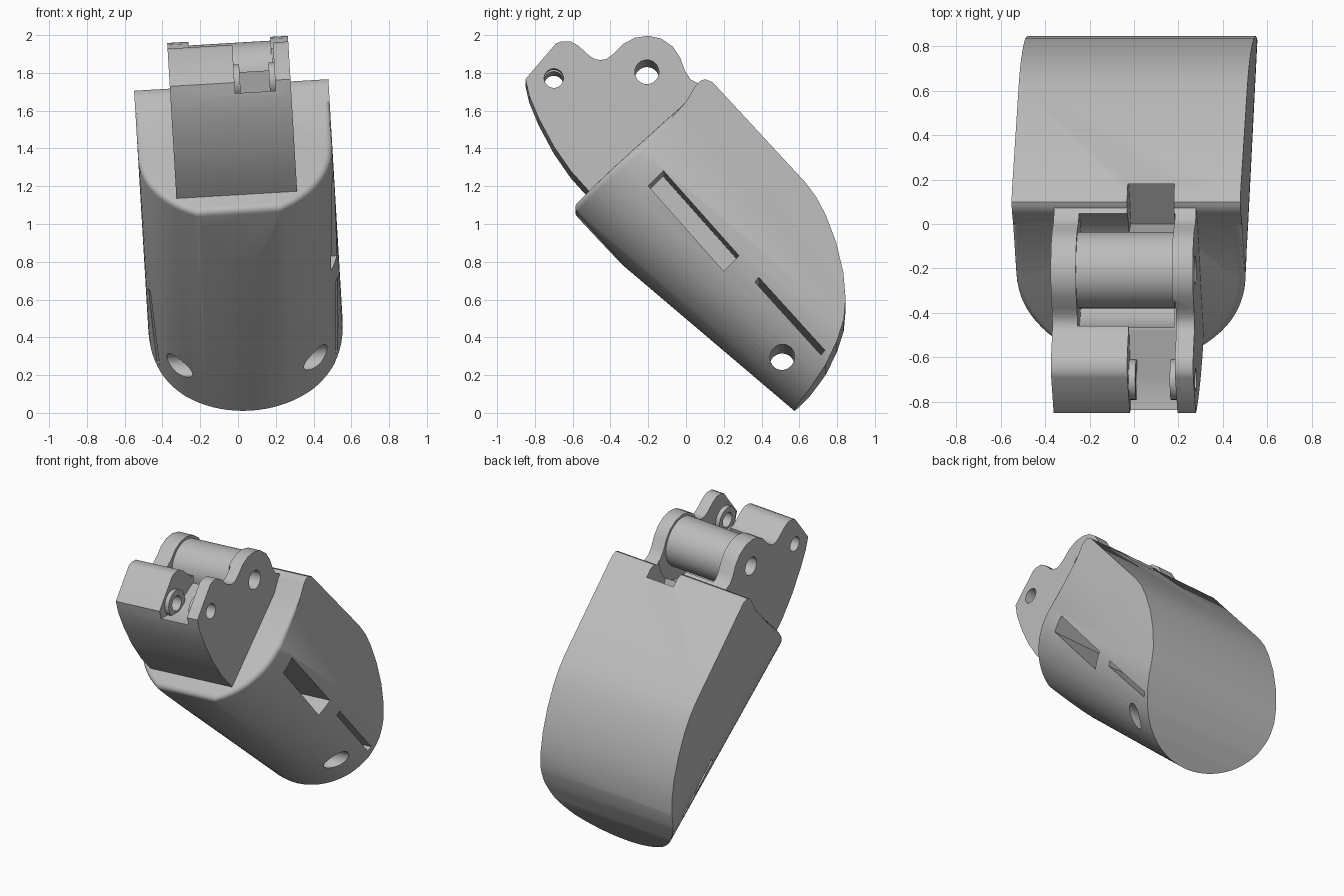
import bpy, bmesh, math
from mathutils import Vector

if "Cube" in bpy.data.objects:
    bpy.data.objects.remove(bpy.data.objects["Cube"], do_unlink=True)

grey = bpy.data.materials.new("light_grey")
grey.use_nodes = True
grey.diffuse_color = (0.5, 0.5, 0.5, 1)
grey.node_tree.nodes["Principled BSDF"].inputs["Base Color"].default_value = (0.5, 0.5, 0.5, 1)

CENTRE = 0.067
HALF = 0.515
TILT = math.radians(-3.4)


def prism(name, ring, step):
    """Close a ring of 3D points into a solid swept along step."""
    bm = bmesh.new()
    face = bm.faces.new([bm.verts.new(p) for p in ring])
    swept = bmesh.ops.extrude_face_region(bm, geom=[face])["geom"]
    bmesh.ops.translate(bm, vec=step, verts=[v for v in swept if isinstance(v, bmesh.types.BMVert)])
    bmesh.ops.recalc_face_normals(bm, faces=bm.faces)
    mesh = bpy.data.meshes.new(name)
    bm.to_mesh(mesh)
    bm.free()
    mesh.materials.append(grey)
    obj = bpy.data.objects.new(name, mesh)
    bpy.context.collection.objects.link(obj)
    return obj


def side_shape(name, profile, x0, x1):
    return prism(name, [(x0, y, z) for y, z in profile], Vector((x1 - x0, 0, 0)))


def cylinder(name, centre, radius, x0, x1, sides=48):
    angles = [math.tau * i / sides for i in range(sides)]
    ring = [(centre[0] + radius * math.cos(a), centre[1] + radius * math.sin(a)) for a in angles]
    return side_shape(name, ring, x0, x1)


def combine(obj, tool, operation="DIFFERENCE", keep=False):
    mod = obj.modifiers.new("combine", "BOOLEAN")
    mod.operation, mod.object, mod.solver = operation, tool, "EXACT"
    bpy.context.view_layer.objects.active = obj
    bpy.ops.object.modifier_apply(modifier=mod.name)
    if not keep:
        bpy.data.objects.remove(tool, do_unlink=True)


# Body: side profile intersected with a round-bottomed sleeve
front_low, front_high = Vector((0, -0.6, 1.075)), Vector((0, 0.0, 1.615))
body = side_shape("body", [
    front_low.yz, (0.0, 0.415), (0.5, -0.06), (0.57, 0.005), (0.66, 0.11), (0.74, 0.225),
    (0.8, 0.35), (0.835, 0.46), (0.845, 0.57), (0.833, 0.71), (0.795, 0.87), (0.74, 1.015),
    (0.69, 1.11), (0.63, 1.19), (0.14, 1.72), (0.1, 1.735), (0.075, 1.725), (0.05, 1.7),
    front_high.yz], -0.8, 0.9)
along, up = Vector((0, 0.762, -0.648)), Vector((0, 0.648, 0.762))
section = [(math.cos(math.pi * i / 40), -math.sin(math.pi * i / 40)) for i in range(41)]
section += [(-1, 4), (1, 4)]
ring = [Vector((CENTRE + HALF * u, 0, 0)) + up * (0.892 + HALF * v) - along * 3 for u, v in section]
combine(body, prism("sleeve", ring, along * 6), "INTERSECT")

# Rounded rim around the sloping front face
bm = bmesh.new()
bm.from_mesh(body.data)
normal = (front_high - front_low).cross(Vector((1, 0, 0))).normalized()
on_front = lambda v: abs((v.co - front_low).dot(normal)) < 0.002
is_kink = lambda e: all((v.co - front_high).yz.length < 0.01 for v in e.verts)
rim = [e for e in bm.edges if all(on_front(v) for v in e.verts) and not is_kink(e)]
bmesh.ops.bevel(bm, geom=rim, offset=0.035, segments=4, profile=0.5, affect="EDGES")
bm.to_mesh(body.data)
bm.free()

# Side slots and cord hole
combine(body, side_shape("deep_slot", [(-0.2, 1.17), (-0.12, 1.25), (0.28, 0.8), (0.2, 0.72)], 0.05, 0.9))
combine(body, side_shape("thin_slot", [(0.365, 0.66), (0.385, 0.685), (0.735, 0.3), (0.715, 0.275)], -0.9, 0.9))
combine(body, cylinder("cord_hole", (0.51, 0.27), 0.065, -0.9, 0.9))

# Hinge bracket with two lugs and a front block
pivot, pin = (-0.207, 1.785), (-0.7, 1.752)
bracket = side_shape("hinge_bracket", [
    (-0.45, 1.08), (-0.52, 1.16), (-0.61, 1.26), (-0.7, 1.39), (-0.78, 1.54), (-0.83, 1.66),
    (-0.85, 1.747), (-0.69, 1.935), (-0.66, 1.947), (-0.61, 1.947), (-0.57, 1.925),
    (-0.51, 1.87), (-0.48, 1.853), (-0.45, 1.848), (-0.42, 1.855), (-0.38, 1.885), (-0.33, 1.935),
    (-0.27, 1.967), (-0.2, 1.977), (-0.13, 1.962), (-0.07, 1.92), (-0.03, 1.86),
    (-0.005, 1.79), (0.025, 1.745), (0.075, 1.72), (0.1, 1.6)], -0.258, 0.382)
combine(bracket, cylinder("barrel_clearance", pivot, 0.26, -0.145, 0.288))
combine(bracket, side_shape("front_gap", [
    (-0.95, 1.69), (-0.68, 1.69), (-0.48, 1.8), (-0.35, 1.8), (-0.35, 2.2), (-0.95, 2.2)], 0.085, 0.3))

# Cord channel behind the barrel, cut through bracket and body
channel = side_shape("cord_channel", [(-0.1, 1.8), (0.18, 1.95), (0.18, 1.6), (0.0, 1.45)], 0.072, 0.282)
combine(bracket, channel, keep=True)
combine(body, channel)

# Barrel between the lugs and bosses in the front gap
barrel = cylinder("hinge_barrel", pivot, 0.172, -0.15, 0.293, 64)
left_boss = cylinder("left_boss", pin, 0.09, 0.27, 0.305)
right_boss = cylinder("right_boss", pin, 0.09, 0.08, 0.115)

# Pin holes
pivot_hole = cylinder("pivot_hole", pivot, 0.064, -0.9, 0.9)
pin_hole = cylinder("pin_hole", pin, 0.051, -0.9, 0.9)
for part, tool in ((bracket, pivot_hole), (bracket, pin_hole), (barrel, pivot_hole),
                   (left_boss, pin_hole), (right_boss, pin_hole)):
    combine(part, tool, keep=True)
for tool in (pivot_hole, pin_hole):
    bpy.data.objects.remove(tool, do_unlink=True)

# Smooth shading with sharp edges, and the slight sideways lean
for part in (body, bracket, barrel, left_boss, right_boss):
    part.rotation_euler = (0, TILT, 0)
    bpy.ops.object.select_all(action="DESELECT")
    part.select_set(True)
    bpy.context.view_layer.objects.active = part
    bpy.ops.object.shade_smooth_by_angle(angle=math.radians(30))
